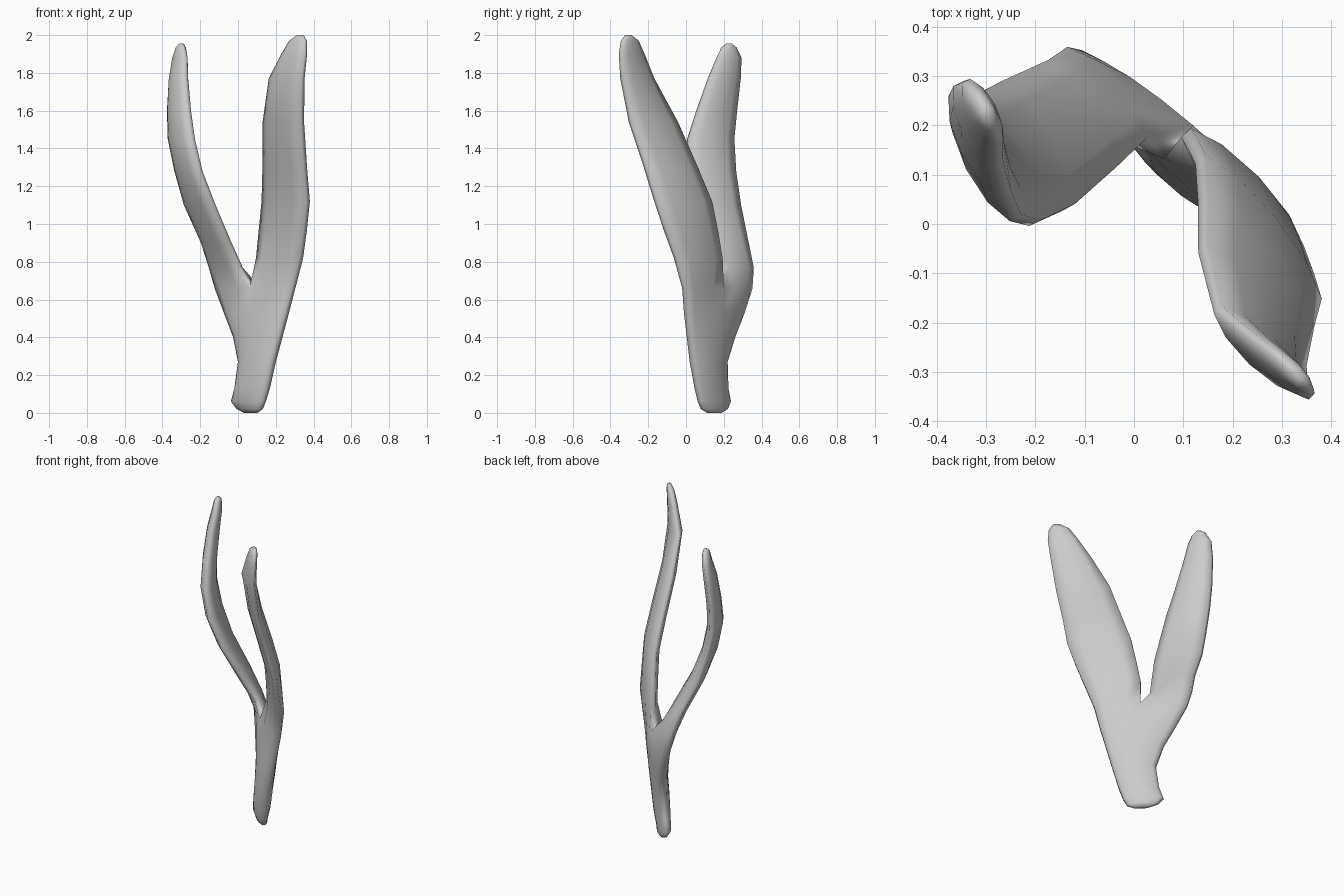
import bpy, bmesh
from mathutils import Vector

# Sections: z, left edge (x, y), right edge (x, y), half thickness
STEM = [
    (0.00, 0.035, 0.185, 0.10, 0.115, 0.015),
    (0.02, 0.00, 0.215, 0.125, 0.085, 0.03),
    (0.06, -0.03, 0.23, 0.14, 0.07, 0.038),
    (0.13, -0.01, 0.215, 0.16, 0.055, 0.045),
    (0.27, 0.01, 0.21, 0.19, 0.03, 0.05),
    (0.40, -0.015, 0.25, 0.225, 0.015, 0.05),
    (0.53, -0.065, 0.30, 0.26, 0.00, 0.05),
    (0.66, -0.115, 0.342, 0.295, -0.01, 0.045),
]
LEFT = [
    (0.77, -0.145, 0.35, 0.015, 0.165, 0.045),
    (0.90, -0.185, 0.325, -0.045, 0.11, 0.045),
    (1.10, -0.275, 0.285, -0.13, 0.035, 0.045),
    (1.28, -0.325, 0.26, -0.20, 0.002, 0.045),
    (1.45, -0.36, 0.25, -0.24, 0.012, 0.045),
    (1.60, -0.365, 0.265, -0.26, 0.06, 0.042),
    (1.77, -0.355, 0.285, -0.275, 0.12, 0.038),
    (1.88, -0.34, 0.29, -0.275, 0.165, 0.03),
    (1.935, -0.32, 0.265, -0.285, 0.19, 0.022),
    (1.955, -0.305, 0.24, -0.295, 0.215, 0.012),
]
RIGHT = [
    (0.82, 0.105, 0.185, 0.335, -0.055, 0.045),
    (0.97, 0.12, 0.16, 0.355, -0.11, 0.045),
    (1.12, 0.135, 0.13, 0.37, -0.16, 0.045),
    (1.30, 0.14, 0.055, 0.355, -0.215, 0.045),
    (1.54, 0.14, -0.05, 0.34, -0.295, 0.042),
    (1.77, 0.17, -0.175, 0.345, -0.34, 0.036),
    (1.90, 0.235, -0.225, 0.36, -0.35, 0.028),
    (1.97, 0.275, -0.255, 0.36, -0.34, 0.022),
    (2.00, 0.315, -0.29, 0.345, -0.32, 0.012),
]
HALF = 4   # strips across each branch

bm = bmesh.new()


def add_row(section, strips):
    """Flat oval cross-section as matching front and back vertex rows."""
    z, ax, ay, bx, by, half = section
    a, b = Vector((ax, ay, z)), Vector((bx, by, z))
    d = (b - a).normalized()
    n = Vector((d.y, -d.x, 0))
    front, back = [], []
    for i in range(strips + 1):
        u = 2 * i / strips - 1
        u = u * (1.25 - 0.25 * u * u)
        p = a.lerp(b, (u + 1) / 2)
        t = half * max(0.3, (1 - min(1, u * u)) ** 0.5)
        front.append(bm.verts.new(p + n * t))
        back.append(bm.verts.new(p - n * t))
    return front, back


def bridge(low, high):
    r0, r1 = (row[0] + row[1][::-1] for row in (low, high))
    for i in range(len(r0)):
        j = (i + 1) % len(r0)
        bm.faces.new((r0[i], r0[j], r1[j], r1[i]))


def loft(rows):
    for low, high in zip(rows, rows[1:]):
        bridge(low, high)


def cap(row):
    f, b = row
    for i in range(len(f) - 1):
        bm.faces.new((f[i], f[i + 1], b[i + 1], b[i]))


# Stem, closed underneath
stem = [add_row(s, HALF * 2) for s in STEM]
loft(stem)
cap(stem[0])

# The last stem row splits into the two branches
front, back = stem[-1]
for branch, cols in ((LEFT, slice(0, HALF + 1)), (RIGHT, slice(HALF, None))):
    rows = [(front[cols], back[cols])] + [add_row(s, HALF) for s in branch]
    loft(rows)
    cap(rows[-1])

bmesh.ops.recalc_face_normals(bm, faces=bm.faces)
mesh = bpy.data.meshes.new("forked_blade")
bm.to_mesh(mesh)
bm.free()
for poly in mesh.polygons:
    poly.use_smooth = True
bpy.context.collection.objects.link(bpy.data.objects.new("forked_blade", mesh))
